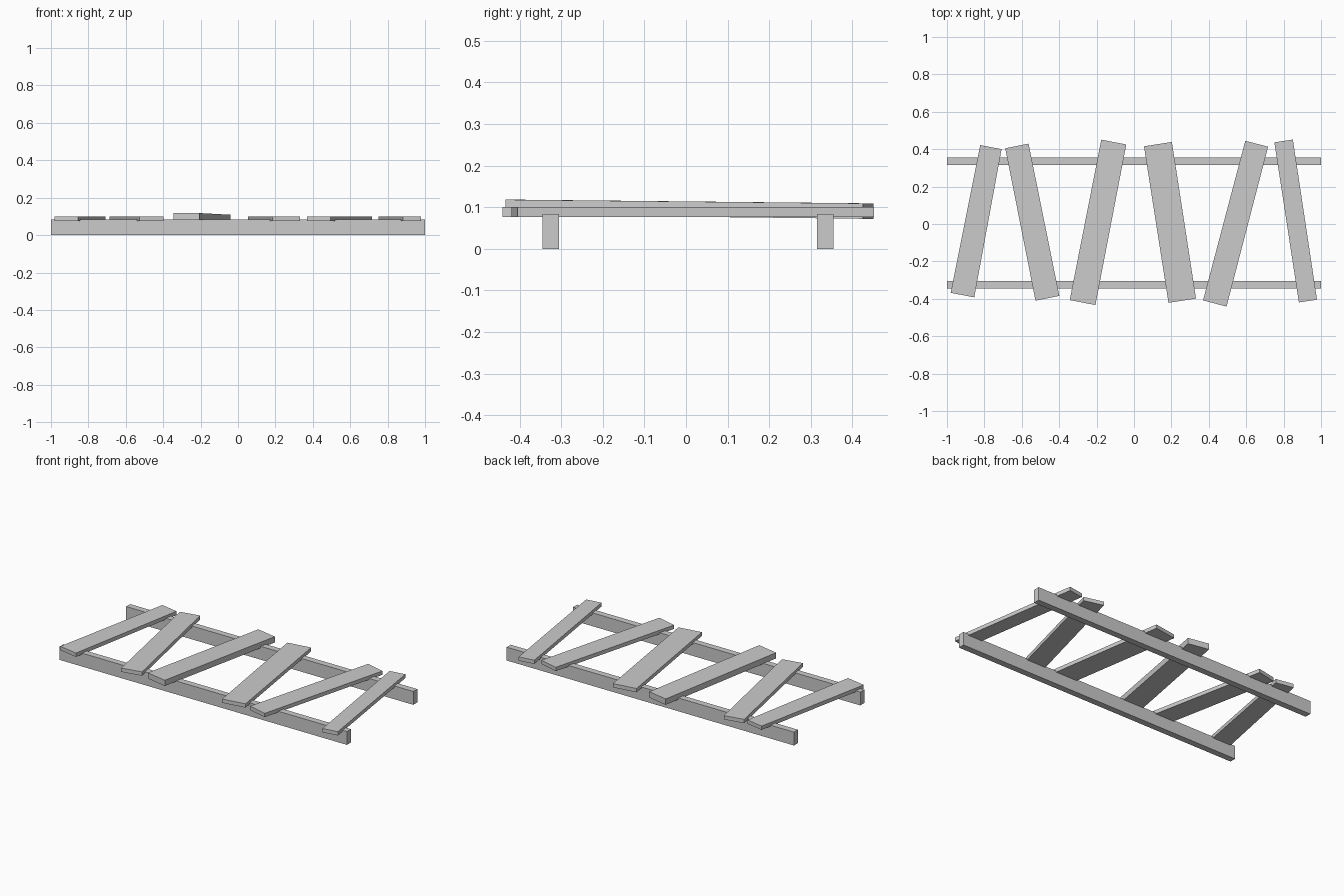
import bpy, bmesh
from mathutils import Vector

if "Cube" in bpy.data.objects:
    bpy.data.objects.remove(bpy.data.objects["Cube"])


def prism(name, front, back, w_front, w_back, z_front, z_back):
    """Six-sided board between two end centres; z pairs are (bottom, top)."""
    f, b = Vector(front), Vector(back)
    d = (b - f).normalized()
    side = Vector((d.y, -d.x))
    bm = bmesh.new()
    for c, w, zs in ((f, w_front, z_front), (b, w_back, z_back)):
        for z in zs:
            for s in (-0.5, 0.5):
                p = c + side * w * s
                bm.verts.new((p.x, p.y, z))
    bmesh.ops.convex_hull(bm, input=bm.verts[:])
    bmesh.ops.dissolve_limit(bm, angle_limit=0.001, verts=bm.verts[:], edges=bm.edges[:])
    bmesh.ops.recalc_face_normals(bm, faces=bm.faces[:])
    me = bpy.data.meshes.new(name)
    bm.to_mesh(me)
    bm.free()
    bpy.context.collection.objects.link(bpy.data.objects.new(name, me))


# Two long support rails
for name, y in (("front_rail", -0.325), ("back_rail", 0.335)):
    prism(name, (-1, y), (1, y), 0.04, 0.04, (0, 0.084), (0, 0.084))

# Crooked planks: front centre, back centre, end widths, end heights
flat = (0.076, 0.1)
planks = [
    ((-0.917, -0.38), (-0.765, 0.411), 0.128, 0.116, flat, flat),
    ((-0.463, -0.397), (-0.626, 0.417), 0.13, 0.127, flat, flat),
    ((-0.275, -0.42), (-0.108, 0.438), 0.14, 0.136, (0.082, 0.118), (0.072, 0.109)),
    ((0.258, -0.41), (0.128, 0.427), 0.149, 0.151, flat, flat),
    ((0.432, -0.425), (0.656, 0.429), 0.13, 0.126, flat, flat),
    ((0.93, -0.412), (0.80, 0.444), 0.098, 0.10, flat, flat),
]
for i, p in enumerate(planks, 1):
    prism(f"plank_{i}", *p)
